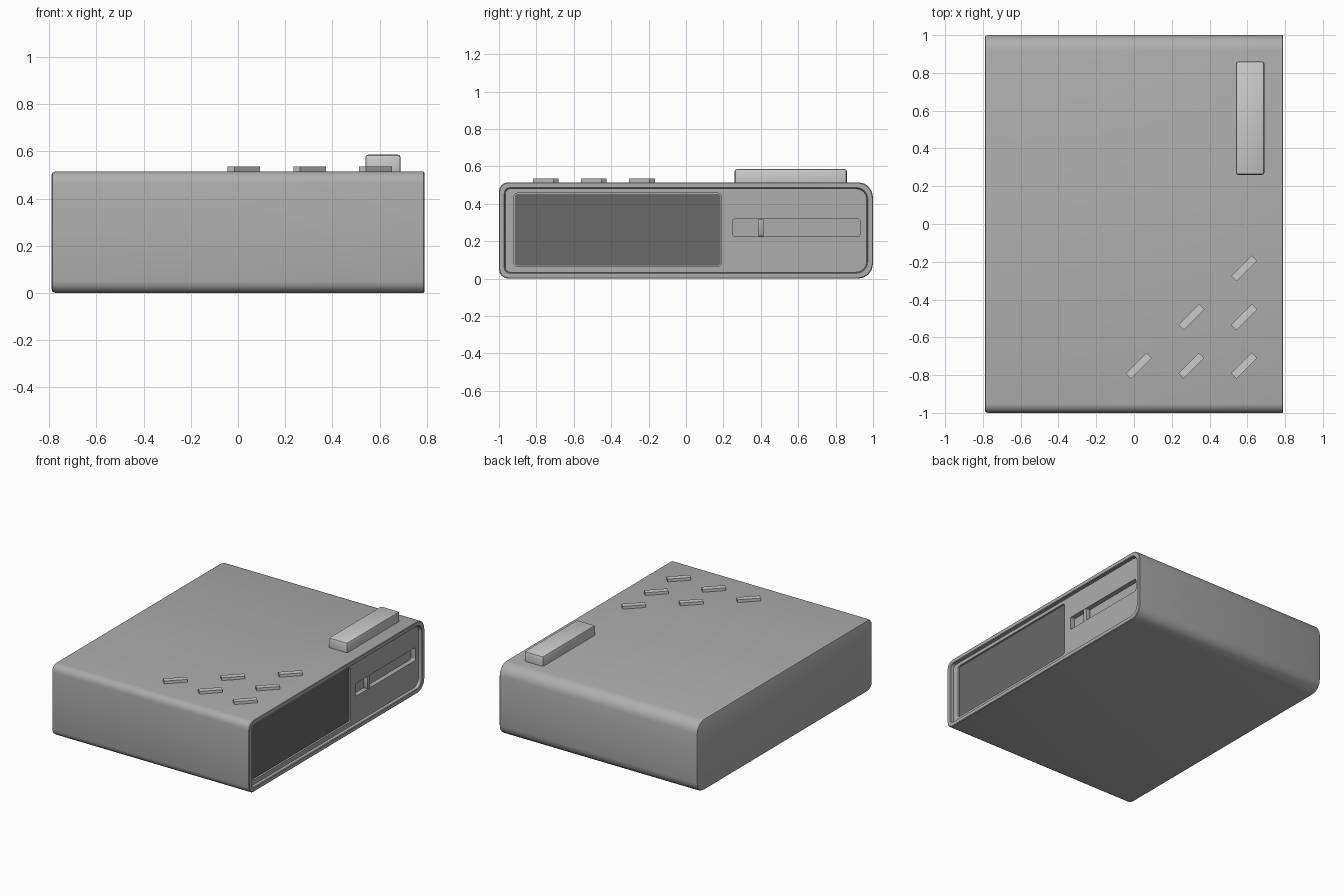
import bpy, bmesh, math

if "Cube" in bpy.data.objects:
    bpy.data.objects.remove(bpy.data.objects["Cube"])

def material(name, v):
    m = bpy.data.materials.new(name)
    m.diffuse_color = (v, v, v, 1)
    m.use_nodes = True
    m.node_tree.nodes["Principled BSDF"].inputs["Base Color"].default_value = m.diffuse_color
    return m

CASE, KEY, DARK = material("case_grey", 0.42), material("key_grey", 0.8), material("screen_dark", 0.14)

def make(name, bm, mat=None, smooth=True):
    bmesh.ops.recalc_face_normals(bm, faces=bm.faces)
    me = bpy.data.meshes.new(name)
    bm.to_mesh(me)
    bm.free()
    ob = bpy.data.objects.new(name, me)
    bpy.context.collection.objects.link(ob)
    if mat:
        me.materials.append(mat)
    if smooth:
        bpy.ops.object.select_all(action='DESELECT')
        ob.select_set(True)
        bpy.context.view_layer.objects.active = ob
        bpy.ops.object.shade_smooth_by_angle(angle=math.radians(32))
    return ob

def rounded(y0, y1, z0, z1, r_front, r_back, seg=4):
    pts = []
    for cy, cz, r, a in ((y1, z1, r_back, 0), (y0, z1, r_front, 90),
                         (y0, z0, r_front, 180), (y1, z0, r_back, 270)):
        sy, sz = (-1 if cy == y1 else 1), (-1 if cz == z1 else 1)
        for i in range(seg + 1):
            t = math.radians(a + 90 * i / seg)
            pts.append((cy + sy * r + r * math.cos(t), cz + sz * r + r * math.sin(t)))
    return pts

def loft(sections):
    # closed solid through (x, outline) sections
    bm = bmesh.new()
    rings = [[bm.verts.new((x, y, z)) for y, z in pts] for x, pts in sections]
    for a, b in zip(rings, rings[1:]):
        n = len(a)
        for i in range(n):
            bm.faces.new((a[i], a[(i + 1) % n], b[(i + 1) % n], b[i]))
    bm.faces.new(rings[0])
    bm.faces.new(rings[-1])
    return bm

def block(name, size, loc, bevel=0.0, rot=0.0, mat=None):
    bm = bmesh.new()
    bmesh.ops.create_cube(bm, size=1)
    bmesh.ops.scale(bm, vec=size, verts=bm.verts)
    if bevel:
        bmesh.ops.bevel(bm, geom=bm.edges[:], offset=bevel, segments=2, profile=0.5, affect='EDGES')
    ob = make(name, bm, mat)
    ob.location, ob.rotation_euler.z = loc, rot
    return ob

# case: rounded tube, closed at the left, with a recessed panel on the right
def case(d):
    return rounded(-1 + d, 1 - d, d, 0.515 - d, max(0.05 - d * 0.7, 0.02), 0.08 - d * 0.7)
body = make("case", loft([(-0.79, case(0.014)), (-0.786, case(0.005)), (-0.775, case(0)),
                          (0.786, case(0)), (0.79, case(0.004)), (0.79, case(0.028)),
                          (0.786, case(0.032)), (0.765, case(0.034))]), CASE)

# openings for the screen and the slider slot
for name, depth, outline in (
        ("screen_cutter", 0.015, rounded(-0.92, 0.19, 0.065, 0.457, 0.02, 0.02)),
        ("slot_cutter", 0.035, rounded(0.25, 0.93, 0.225, 0.318, 0.012, 0.012))):
    cut = make(name, loft([(0.765 - depth, outline), (0.85, outline)]), smooth=False)
    cut.hide_render = True
    cut.hide_set(True)
    mod = body.modifiers.new(name, 'BOOLEAN')
    mod.operation, mod.object, mod.solver = 'DIFFERENCE', cut, 'EXACT'

# screen glass and slider knob
glass = rounded(-0.915, 0.185, 0.07, 0.452, 0.016, 0.016)
make("screen", loft([(0.748, glass), (0.757, glass)]), DARK)
block("slider_knob", (0.035, 0.03, 0.091), (0.747, 0.4, 0.2715), 0.003, mat=CASE)

# long top button
block("top_button", (0.15, 0.6, 0.1), (0.615, 0.56, 0.536), 0.012, mat=KEY)

# slanted grille bars in a triangle
for row, y in enumerate((-0.235, -0.493, -0.75)):
    for col in range(row + 1):
        block(f"grille_bar_{row}_{col}", (0.155, 0.04, 0.04), (0.583 - 0.279 * col, y, 0.515),
              rot=math.radians(45), mat=KEY)
